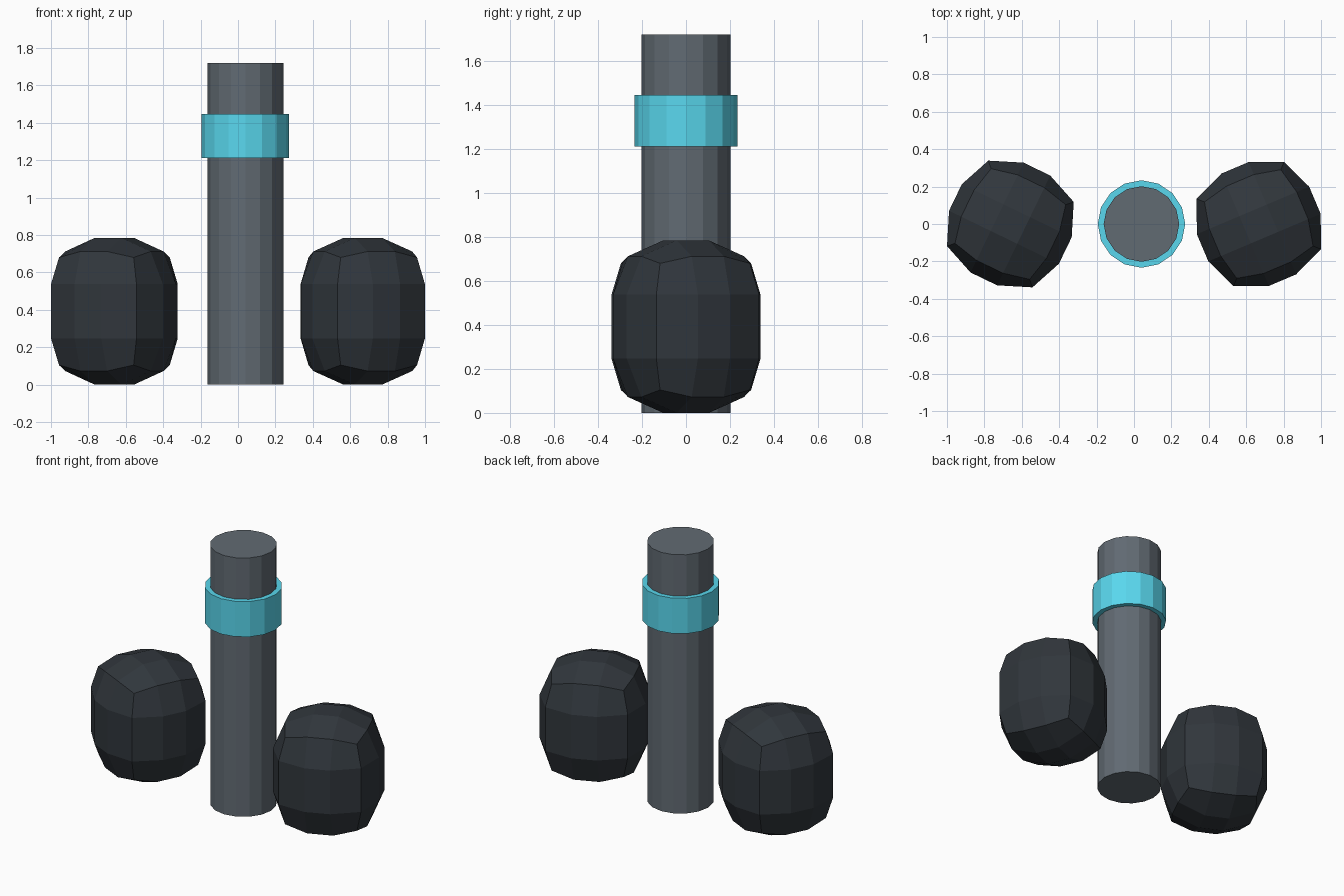
import bpy, math

if "Cube" in bpy.data.objects:
    bpy.data.objects.remove(bpy.data.objects["Cube"])

def material(name, rgb):
    m = bpy.data.materials.new(name)
    m.diffuse_color = (*rgb, 1)
    m.use_nodes = True
    m.node_tree.nodes["Principled BSDF"].inputs["Base Color"].default_value = m.diffuse_color
    return m

DARK = material("dark_rubber", (0.03, 0.037, 0.045))
STEEL = material("grey_metal", (0.12, 0.145, 0.17))
CYAN = material("cyan_band", (0.1, 0.68, 0.85))
POST_X = 0.04

def finish(ob, name, mat):
    ob.name = name
    ob.data.materials.append(mat)
    return ob

# central post, 16 sided
bpy.ops.mesh.primitive_cylinder_add(vertices=16, radius=0.202, depth=1.72,
                                    location=(POST_X, 0, 0.86))
finish(bpy.context.object, "post", STEEL)

# collar around the post
bpy.ops.mesh.primitive_cylinder_add(vertices=16, radius=0.234, depth=0.235,
                                    location=(POST_X, 0, 1.328))
finish(bpy.context.object, "collar", CYAN)

# rounded blocks, turned either way
def block(name, x, turn):
    bpy.ops.mesh.primitive_cube_add(size=1, location=(x, 0, 0.392))
    ob = finish(bpy.context.object, name, DARK)
    ob.scale = (0.652, 0.652, 0.784)
    bpy.ops.object.transform_apply(location=False, rotation=False, scale=True)
    ob.rotation_euler.z = turn
    bev = ob.modifiers.new("rounding", 'BEVEL')
    bev.width = 0.247
    bev.segments = 2
    bev.limit_method = 'NONE'

block("left_block", -0.661, -0.45)
block("right_block", 0.667, 0.4)
